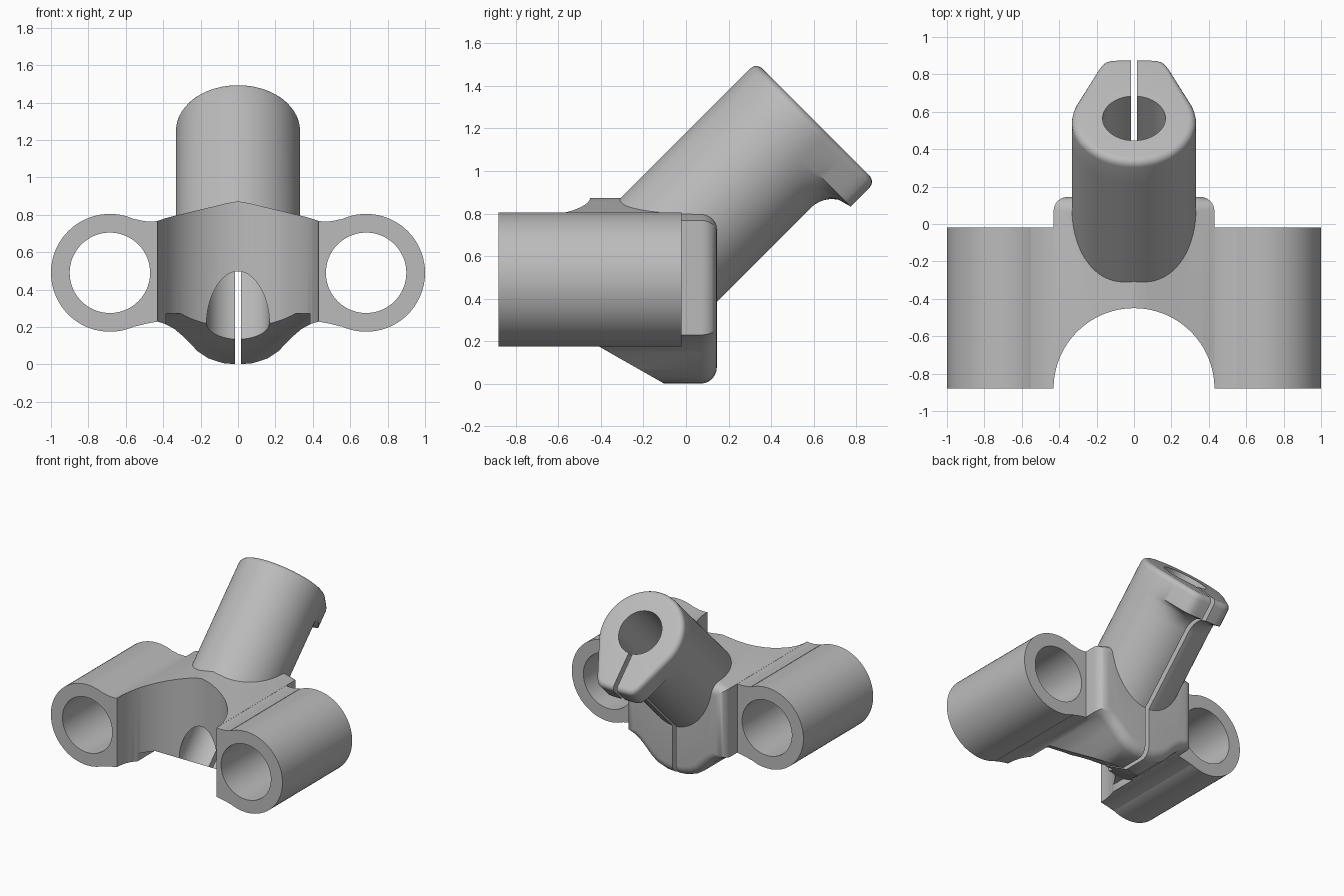
import bpy, bmesh, math
from mathutils import Vector

cube = bpy.data.objects.get("Cube")
if cube:
    bpy.data.objects.remove(cube, do_unlink=True)

FRONT, TUBE_BACK, BACK = -0.88, -0.02, 0.145
TUBE_X, TUBE_Z = 0.685, 0.49
END = Vector((0, 0.565, 1.275))            # centre of the clamp's end face
AXIS = Vector((0, 1, 1)).normalized()
UP = Vector((0, -1, 1)).normalized()

metal = bpy.data.materials.new("grey metal")
metal.use_nodes = True
grey = (0.5, 0.5, 0.5, 1)
metal.diffuse_color = grey
metal.node_tree.nodes["Principled BSDF"].inputs["Base Color"].default_value = grey


def loft(name, rings):
    """Closed solid skinned through rings of equal point count."""
    bm = bmesh.new()
    loops = [[bm.verts.new(p) for p in ring] for ring in rings]
    for a, b in zip(loops, loops[1:]):
        for i in range(len(a)):
            j = (i + 1) % len(a)
            bm.faces.new((a[i], a[j], b[j], b[i]))
    bm.faces.new(loops[0])
    bm.faces.new(loops[-1])
    bmesh.ops.recalc_face_normals(bm, faces=bm.faces)
    mesh = bpy.data.meshes.new(name)
    bm.to_mesh(mesh)
    bm.free()
    mesh.materials.append(metal)
    obj = bpy.data.objects.new(name, mesh)
    bpy.context.collection.objects.link(obj)
    return obj


def circle(r, n=72):
    return [(r * math.cos(2 * math.pi * i / n), r * math.sin(2 * math.pi * i / n)) for i in range(n)]


def along_y(name, outline, y0, y1, x=0, z=0):
    return loft(name, [[(x + u, y, z + v) for u, v in outline] for y in (y0, y1)])


def tilted(outline, s):
    """Ring on the slanted axis, s below the end face."""
    return [END + Vector((u, 0, 0)) + UP * v - AXIS * s for u, v in outline]


def combine(target, tool, operation):
    mod = target.modifiers.new(operation, 'BOOLEAN')
    mod.operation, mod.solver, mod.object = operation, 'EXACT', tool
    bpy.context.view_layer.objects.active = target
    bpy.ops.object.modifier_apply(modifier=mod.name)
    bpy.data.objects.remove(tool, do_unlink=True)


# Central body: ridged top, rounded keel below, softened back rim
half = [(0, 0.872), (0.06, 0.862), (0.37, 0.787), (0.43, 0.768), (0.43, 0.23), (0.39, 0.217),
        (0.34, 0.19), (0.29, 0.147), (0.215, 0.07), (0.16, 0.033), (0.08, 0.007), (0, 0)]
profile = half + [(-x, z) for x, z in reversed(half[1:-1])]
rings = [[(x, FRONT, z) for x, z in profile]]
rim = 0.075
for i in range(7):
    a = math.radians(90 * i / 6)
    k = 1 - rim * (1 - math.cos(a)) / 0.43
    rings.append([(x * k, BACK - rim + rim * math.sin(a), 0.45 + (z - 0.45) * k) for x, z in profile])
body = loft("clamp_bracket", rings)

# Side tubes with filleted webs
web = [(0.4, 0.777), (0.43, 0.767), (0.46, 0.764), (0.5, 0.766), (0.55, 0.777),
       (0.55, 0.203), (0.5, 0.216), (0.46, 0.224), (0.43, 0.229), (0.4, 0.22)]
for side, label in ((1, "left"), (-1, "right")):
    combine(body, along_y(label + "_web", [(side * x, z) for x, z in web], FRONT, TUBE_BACK), 'UNION')
    combine(body, along_y(label + "_tube", circle(0.315), FRONT, TUBE_BACK, side * TUBE_X, TUBE_Z), 'UNION')


# Slanted clamp tube whose end grows into a tapered lug
def clamp_outline(lug, inset=0):
    radius, reach, n = 0.332, 0.46, 96
    tangent = math.radians(24)
    points = []
    for i in range(n):
        t = 2 * math.pi * i / n
        u, v = math.cos(t), math.sin(t)
        r = radius
        drop = math.atan2(-v, abs(u))
        if drop > tangent:
            taper = radius / math.cos(drop - tangent)
            flat = reach / math.sin(drop)
            full = (taper ** -20 + flat ** -20) ** (-1 / 20)
            r += max(0, full - radius) * lug
        points.append((u * (r - inset), v * (r - inset)))
    return points


rings = []
edge = 0.04
for i in range(6):
    a = math.radians(90 * i / 5)
    rings.append(tilted(clamp_outline(1, edge * (1 - math.sin(a))), edge * (1 - math.cos(a))))
for i in range(9):
    k = i / 8
    rings.append(tilted(clamp_outline(1 - math.sqrt(1 - (1 - k) ** 2)), 0.165 + 0.14 * k))
rings.append(tilted(clamp_outline(0), 1.01))
combine(body, loft("clamp_tube", rings), 'UNION')

# Cut the sloping underside
slope = [(-0.065, -0.02), (-0.58, 0.273), (-1, 0.273), (-1, -0.1), (-0.065, -0.1)]
combine(body, loft("slope_cutter", [[(x, y, z) for y, z in slope] for x in (-0.385, 0.385)]), 'DIFFERENCE')

# Cut the round front recess
recess = [[(x, FRONT + y, z) for x, y in circle(0.43, 96)] for z in (-0.2, 1.2)]
combine(body, loft("recess_cutter", recess), 'DIFFERENCE')

# Cut the bores and the clamping slit
for side in (1, -1):
    combine(body, along_y("bore_cutter", circle(0.215), -1, 0.1, side * TUBE_X, TUBE_Z), 'DIFFERENCE')
combine(body, loft("clamp_bore_cutter", [tilted(circle(0.168), s) for s in (-0.1, 1.9)]), 'DIFFERENCE')
slit = [(-0.016, 0), (0.016, 0), (0.016, -1.2), (-0.016, -1.2)]
combine(body, loft("slit_cutter", [tilted(slit, s) for s in (-0.1, 1.9)]), 'DIFFERENCE')

bpy.ops.object.select_all(action='DESELECT')
body.select_set(True)
bpy.context.view_layer.objects.active = body
bpy.ops.object.shade_smooth_by_angle(angle=math.radians(32))
